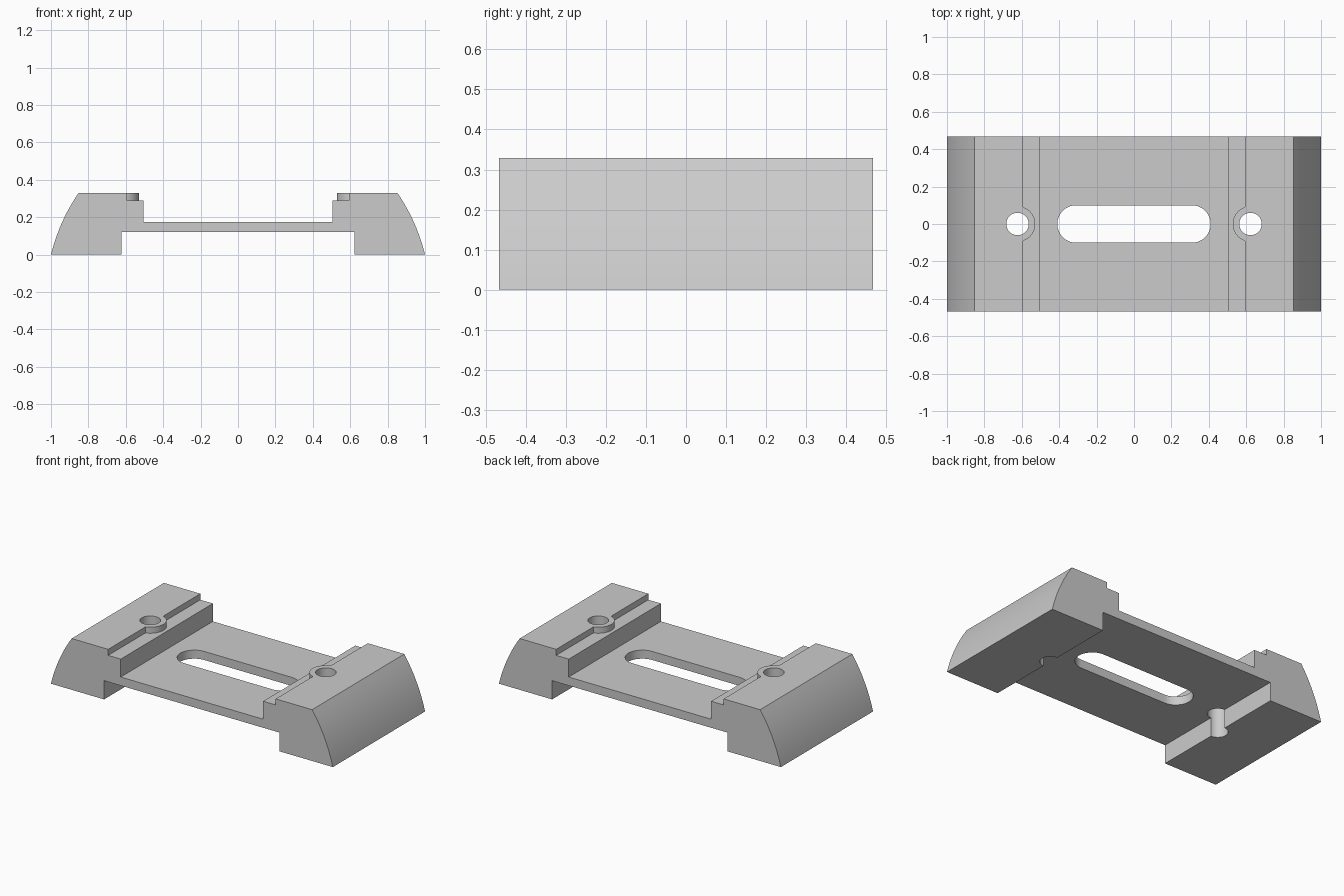
import bpy, bmesh, math
from mathutils import Vector

if "Cube" in bpy.data.objects:
    bpy.data.objects.remove(bpy.data.objects["Cube"], do_unlink=True)

HALF_DEPTH = 0.467
TOP = 0.329
HOLE_X = 0.623

grey = bpy.data.materials.new("light_grey")
grey.use_nodes = True
grey.diffuse_color = (0.6, 0.6, 0.6, 1)
grey.node_tree.nodes["Principled BSDF"].inputs["Base Color"].default_value = (0.6, 0.6, 0.6, 1)


def prism(name, points, offset):
    """Extrude a closed outline of 3D points along an offset."""
    bm = bmesh.new()
    face = bm.faces.new([bm.verts.new(p) for p in points])
    extruded = bmesh.ops.extrude_face_region(bm, geom=[face])
    moved = [v for v in extruded["geom"] if isinstance(v, bmesh.types.BMVert)]
    bmesh.ops.translate(bm, verts=moved, vec=offset)
    bmesh.ops.recalc_face_normals(bm, faces=bm.faces)
    mesh = bpy.data.meshes.new(name)
    bm.to_mesh(mesh)
    bm.free()
    mesh.materials.append(grey)
    obj = bpy.data.objects.new(name, mesh)
    bpy.context.collection.objects.link(obj)
    return obj


def arc(cx, radius, start, end, steps, z):
    angles = [math.radians(start + (end - start) * i / steps) for i in range(steps + 1)]
    return [(cx + radius * math.cos(a), radius * math.sin(a), z) for a in angles]


def combine(target, tool, operation):
    """Apply a boolean and remove the helper."""
    tool.hide_render = True
    mod = target.modifiers.new(tool.name, "BOOLEAN")
    mod.operation, mod.solver, mod.object = operation, "EXACT", tool
    bpy.context.view_layer.objects.active = target
    bpy.ops.object.modifier_apply(modifier=mod.name)
    bpy.data.objects.remove(tool, do_unlink=True)


# Curved outer flank, from the floor up to the top edge
foot, crest = Vector((1, 0)), Vector((0.853, TOP))
chord = crest - foot
bulge = Vector((chord.y, -chord.x)).normalized() * 0.0163
flank = []
for i in range(13):
    t = i / 12
    flank.append(foot + chord * t + bulge * 4 * t * (1 - t))

# Half cross-section, from the underside of the bridge round to its top
half = [(HOLE_X, 0.12), (HOLE_X, 0)] + [tuple(p) for p in flank]
half += [(0.594, TOP), (0.594, 0.29), (0.505, 0.29), (0.505, 0.175)]
outline = half + [(-x, z) for x, z in reversed(half)]
body = prism("bracket_body", [(x, -HALF_DEPTH, z) for x, z in outline], (0, 2 * HALF_DEPTH, 0))

# Screw bosses on the ledges, then the screw holes through the feet
for side in (-1, 1):
    boss = prism("screw_boss", arc(side * HOLE_X, 0.095, 0, 360, 64, 0.2)[:-1], (0, 0, TOP - 0.2))
    combine(body, boss, "UNION")
for side in (-1, 1):
    hole = prism("screw_hole", arc(side * HOLE_X, 0.06, 0, 360, 48, -0.1)[:-1], (0, 0, 0.6))
    combine(body, hole, "DIFFERENCE")

# Long rounded slot through the bridge
slot = prism("slot", arc(0.31, 0.1, -90, 90, 24, 0) + arc(-0.31, 0.1, 90, 270, 24, 0), (0, 0, 0.4))
combine(body, slot, "DIFFERENCE")

# Smooth the curved walls and keep the edges crisp
bpy.ops.object.select_all(action="DESELECT")
body.select_set(True)
bpy.context.view_layer.objects.active = body
bpy.ops.object.shade_smooth_by_angle(angle=math.radians(20))
